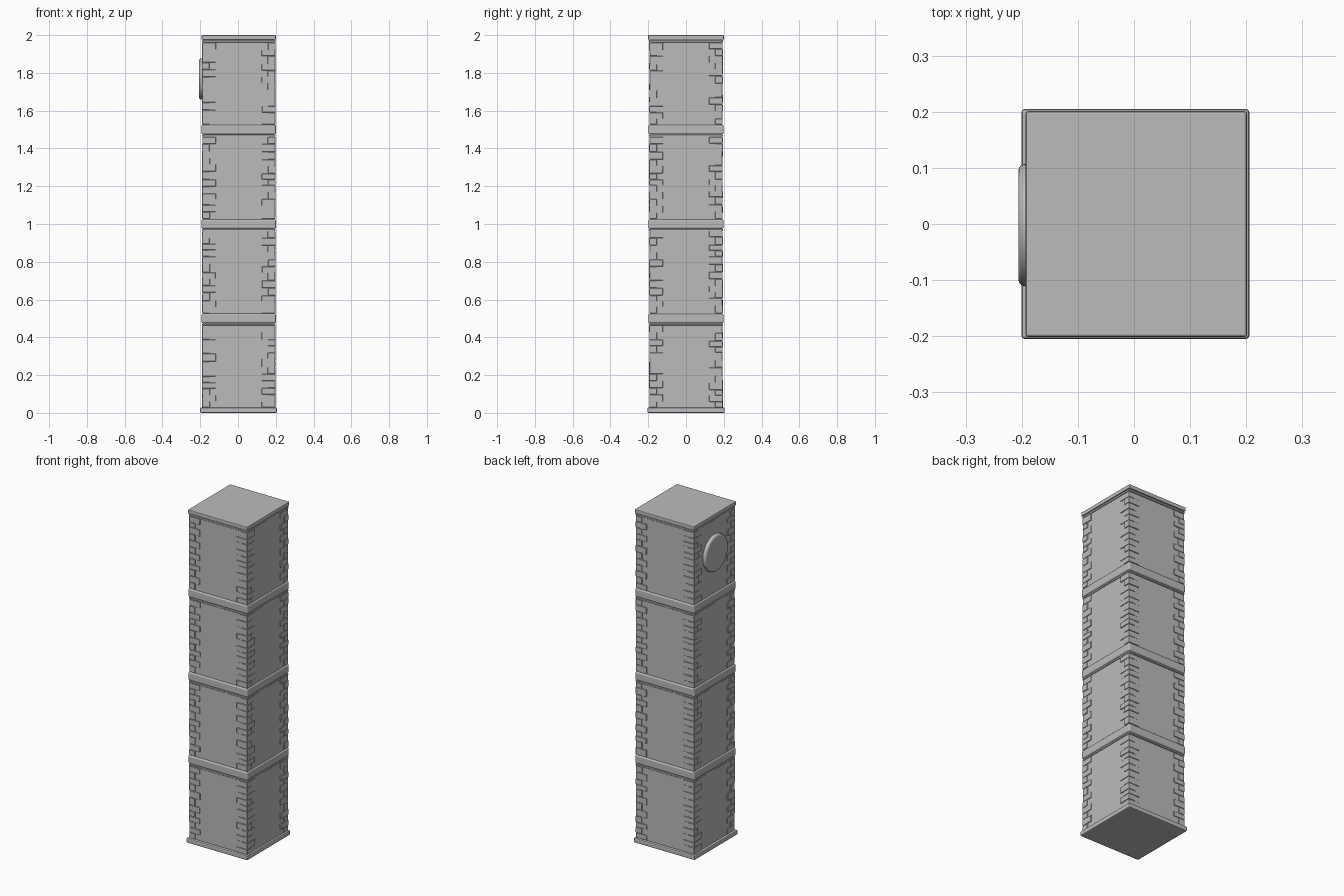
import bpy, random
from mathutils import Matrix
import bmesh
from math import pi

if "Cube" in bpy.data.objects:
    bpy.data.objects.remove(bpy.data.objects["Cube"])

random.seed(4)
stone = bpy.data.materials.new("grey_stone")
stone.diffuse_color = (0.5, 0.5, 0.5, 1)
stone.use_nodes = True
stone.node_tree.nodes["Principled BSDF"].inputs["Base Color"].default_value = stone.diffuse_color


def add_box(bm, x0, x1, y0, y1, z0, z1):
    m = Matrix.LocRotScale(((x0 + x1) / 2, (y0 + y1) / 2, (z0 + z1) / 2), None,
                           (x1 - x0, y1 - y0, z1 - z0))
    bmesh.ops.create_cube(bm, size=1, matrix=m)


def finish(name, bm, bevel=0, segments=1):
    me = bpy.data.meshes.new(name)
    bm.to_mesh(me)
    bm.free()
    ob = bpy.data.objects.new(name, me)
    bpy.context.collection.objects.link(ob)
    me.materials.append(stone)
    if bevel:
        mod = ob.modifiers.new("bevel", 'BEVEL')
        mod.width, mod.segments = bevel, segments
    return ob


def slab(name, cx, hx, hy, z0, z1, bevel=0, segments=1):
    bm = bmesh.new()
    add_box(bm, cx - hx, cx + hx, -hy, hy, z0, z1)
    return finish(name, bm, bevel, segments)


CX = 0.004      # tower axis
WALL = 0.190    # half width of the plain wall
FACE = 0.194    # half width over the corner stones
LONG, SHORT = 0.072, 0.040

# Plinth, walls, string courses and cap
slab("plinth", 0.0025, 0.203, 0.205, 0.0, 0.028, 0.006, 2)
slab("walls", CX, WALL, WALL, 0.02, 1.985)
for i in range(1, 4):
    z = i * 0.5
    slab(f"string_course_{i}", CX, 0.197, 0.199, z - 0.025, z + 0.025, 0.008, 3)
    slab(f"course_lip_{i}", CX, 0.194, 0.196, z - 0.038, z - 0.027, 0.002)
slab("cap", CX, 0.197, 0.201, 1.976, 2.0, 0.004, 2)
slab("cap_lip", CX, 0.194, 0.196, 1.962, 1.974, 0.002)

# Interlocking corner stones, long and short sides alternating
for storey in range(4):
    z0 = 0.028 if storey == 0 else storey * 0.5 + 0.027
    z1 = storey * 0.5 + 0.461
    bm = bmesh.new()
    for sx in (-1, 1):
        for sy in (-1, 1):
            heights = [random.uniform(0.8, 1.2) for _ in range(12)]
            scale = (z1 - z0) / sum(heights)
            z = z0
            for k, h in enumerate(heights):
                top = z + h * scale
                wx, wy = (LONG, SHORT) if (k + (sx > 0)) % 2 else (SHORT, LONG)
                f = FACE + random.uniform(-0.001, 0.001)
                xs = sorted((CX + sx * f, CX + sx * (f - wx)))
                ys = sorted((sy * f, sy * (f - wy)))
                add_box(bm, *xs, *ys, z + 0.0005, top - 0.0005)
                z = top
    finish(f"corner_stones_{storey + 1}", bm, 0.0015)

# Round clock dial on the left wall
bm = bmesh.new()
bmesh.ops.create_cone(bm, cap_ends=True, segments=48, radius1=0.109, radius2=0.109, depth=0.03,
                      matrix=Matrix.Translation((-0.191, -0.002, 1.768)) @ Matrix.Rotation(-pi / 2, 4, 'Y'))
dial = finish("clock_dial", bm, 0.012, 4)
dial.modifiers["bevel"].limit_method = 'ANGLE'
bpy.context.view_layer.objects.active = dial
dial.select_set(True)
bpy.ops.object.shade_smooth_by_angle()
